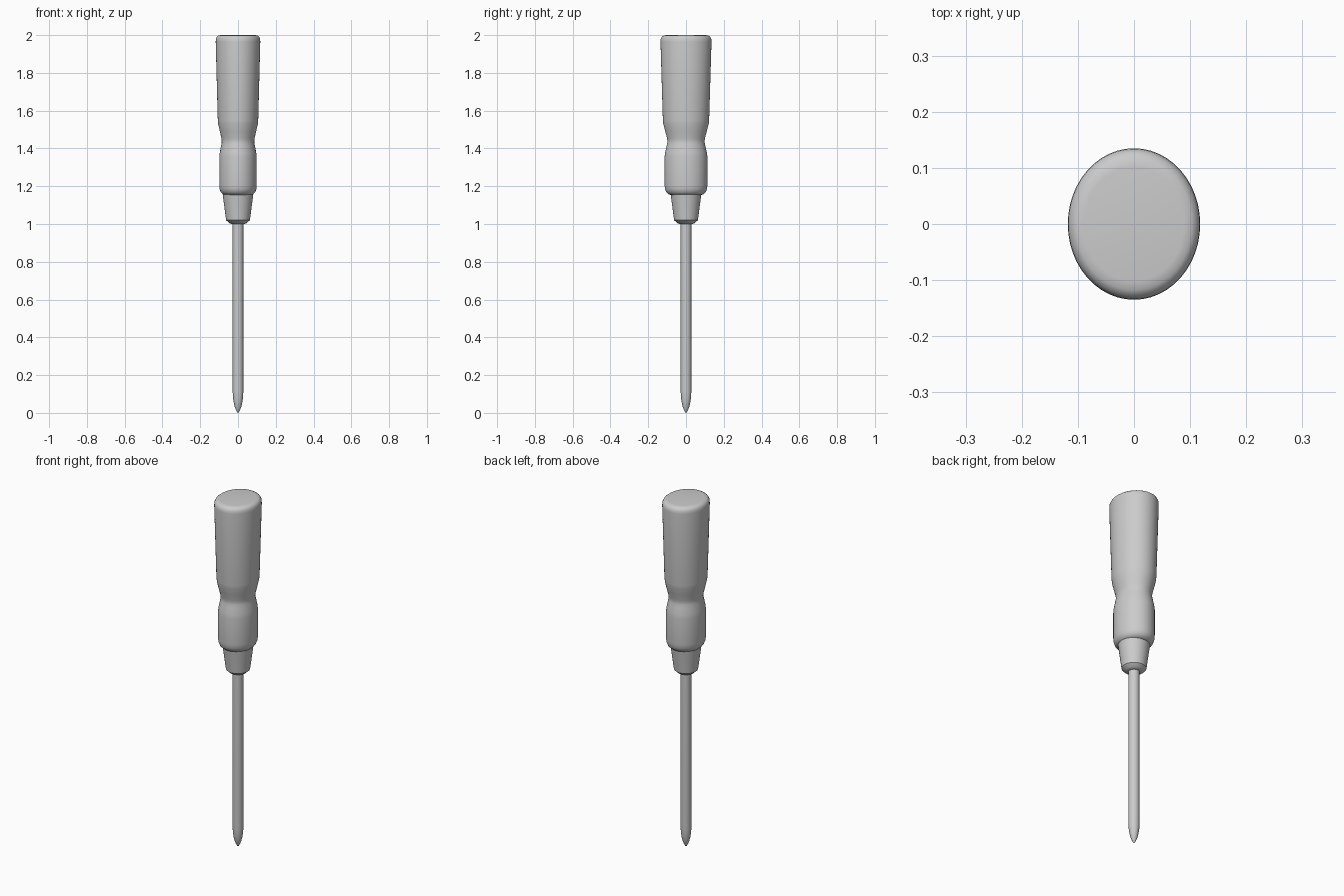
import bpy, bmesh, math

if "Cube" in bpy.data.objects:
    bpy.data.objects.remove(bpy.data.objects["Cube"])


def lathe(name, profile, sides=48, y_scale=1.0, angle=40):
    """Spin a (radius, z) profile about z, optionally stretched in y."""
    bm = bmesh.new()
    rings = []
    for r, z in profile:
        if r == 0:
            rings.append([bm.verts.new((0, 0, z))])
        else:
            rings.append([bm.verts.new((r * math.cos(2 * math.pi * i / sides),
                                        r * y_scale * math.sin(2 * math.pi * i / sides), z))
                          for i in range(sides)])
    for a, b in zip(rings, rings[1:]):
        for i in range(sides):
            j = (i + 1) % sides
            if len(a) == 1:
                bm.faces.new((a[0], b[j], b[i]))
            elif len(b) == 1:
                bm.faces.new((a[i], a[j], b[0]))
            else:
                bm.faces.new((a[i], a[j], b[j], b[i]))
    for ring, flip in ((rings[0], True), (rings[-1], False)):
        if len(ring) > 1:
            bm.faces.new(ring[::-1] if flip else ring)
    bmesh.ops.recalc_face_normals(bm, faces=bm.faces[:])
    mesh = bpy.data.meshes.new(name)
    bm.to_mesh(mesh)
    bm.free()
    obj = bpy.data.objects.new(name, mesh)
    bpy.context.collection.objects.link(obj)
    bpy.ops.object.select_all(action='DESELECT')
    obj.select_set(True)
    bpy.context.view_layer.objects.active = obj
    bpy.ops.object.shade_smooth_by_angle(angle=math.radians(angle))
    return obj


# Oval grip with a finger waist and rounded ends
lathe("handle", [
    (0.066, 1.152), (0.080, 1.157), (0.091, 1.168), (0.097, 1.184), (0.099, 1.205),
    (0.099, 1.355), (0.097, 1.375), (0.090, 1.412), (0.0865, 1.430), (0.086, 1.440),
    (0.088, 1.455), (0.096, 1.490), (0.105, 1.530), (0.107, 1.550),
    (0.118, 1.965), (0.117, 1.980), (0.112, 1.991), (0.103, 1.998), (0.089, 2.0),
], y_scale=1.144)

# Tapered metal collar under the grip
lathe("collar", [(0.035, 1.0), (0.046, 1.005), (0.063, 1.020), (0.081, 1.156)], angle=30)

# Round shaft ending in a pointed tip
lathe("shaft", [
    (0, 0), (0.005, 0.004), (0.011, 0.016), (0.018, 0.034), (0.023, 0.056),
    (0.027, 0.085), (0.028, 0.11), (0.028, 1.03),
], sides=32)
